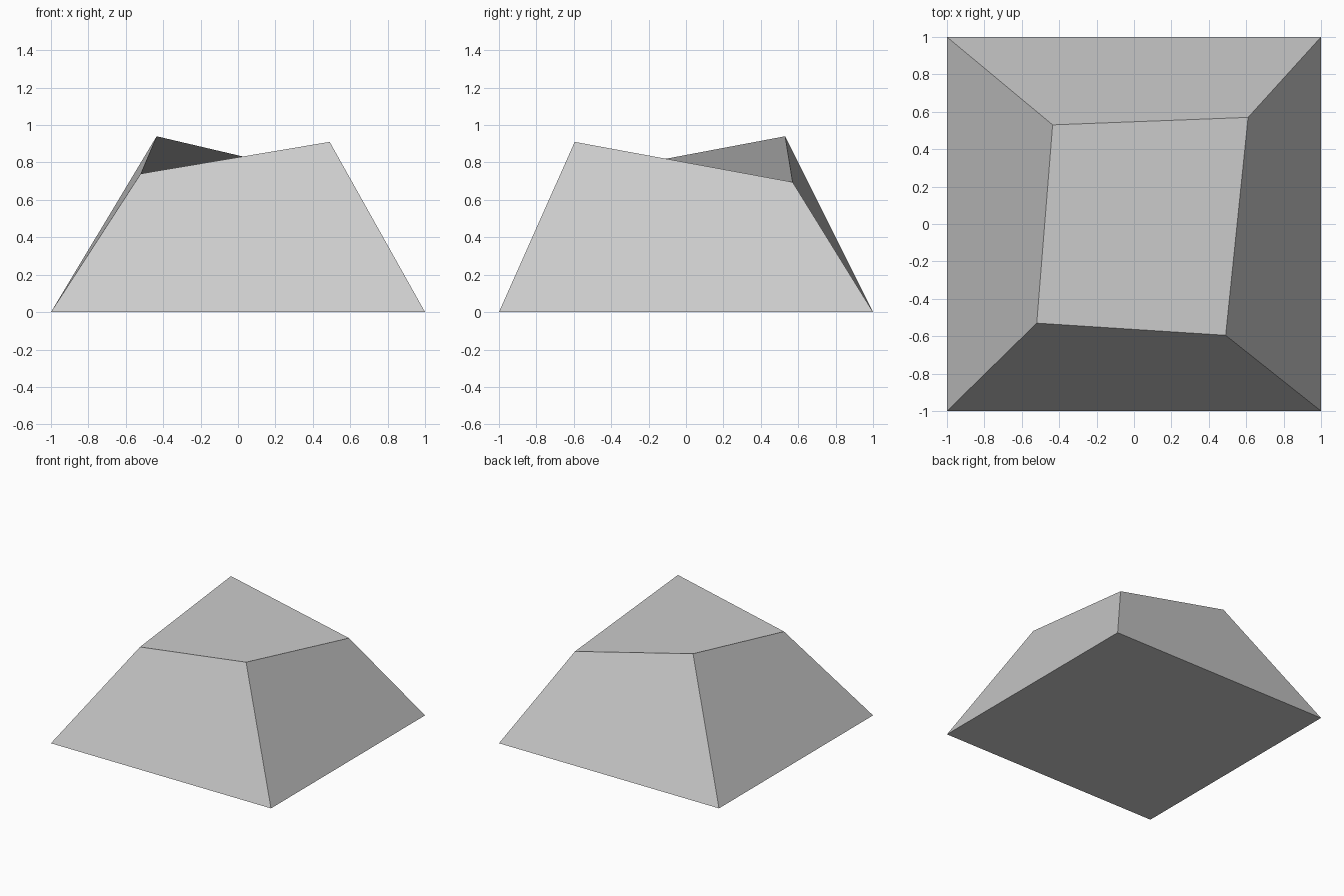
import bpy

if "Cube" in bpy.data.objects:
    bpy.data.objects.remove(bpy.data.objects["Cube"])

# Plain grey surface
grey = bpy.data.materials.new("light grey")
grey.diffuse_color = (0.6, 0.6, 0.6, 1)
grey.use_nodes = True
grey.node_tree.nodes["Principled BSDF"].inputs["Base Color"].default_value = grey.diffuse_color

# Tapered block: a cube whose top corners are pulled in to uneven heights
bpy.ops.mesh.primitive_cube_add(size=2, location=(0, 0, 0))
block = bpy.context.object
block.name = "tapered_block"
block.data.materials.append(grey)

# Top corners keyed by their side in x and y
top = {
    (-1, -1): (-0.52, -0.53, 0.74),
    (1, -1): (0.49, -0.595, 0.91),
    (1, 1): (0.61, 0.57, 0.695),
    (-1, 1): (-0.435, 0.53, 0.94),
}
for v in block.data.vertices:
    if v.co.z > 0:
        v.co = top[(round(v.co.x), round(v.co.y))]
    else:
        v.co.z = 0
block.data.update()
